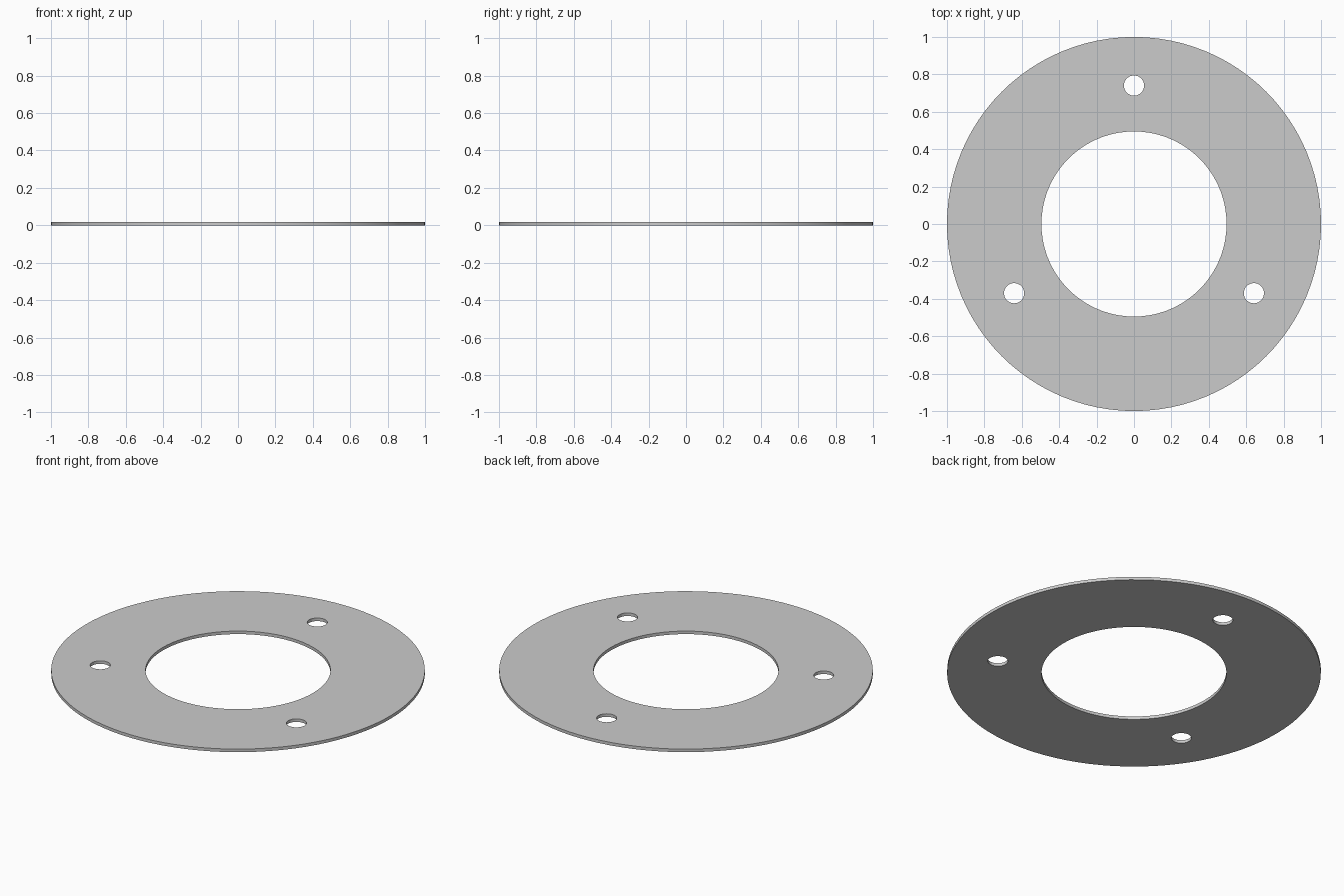
import bpy, bmesh
from math import sin, cos, pi, radians

if "Cube" in bpy.data.objects:
    bpy.data.objects.remove(bpy.data.objects["Cube"])

THICK = 0.018


def ring(bm, x, y, r, n):
    """Closed loop of edges around a circle."""
    vs = [bm.verts.new((x + r * cos(2 * pi * i / n), y + r * sin(2 * pi * i / n), THICK / 2))
          for i in range(n)]
    return [bm.edges.new((vs[i], vs[(i + 1) % n])) for i in range(n)]


# Flat outline: outer rim, centre opening, three bolt holes
bm = bmesh.new()
edges = ring(bm, 0, 0, 1.0, 96)
edges += ring(bm, 0, 0, 0.495, 72)
for deg in (90, 210, 330):
    a = radians(deg)
    edges += ring(bm, 0.74 * cos(a), 0.74 * sin(a), 0.054, 32)
bmesh.ops.triangle_fill(bm, edges=edges, use_beauty=True, normal=(0, 0, 1))
bmesh.ops.recalc_face_normals(bm, faces=bm.faces[:])
if sum(f.normal.z for f in bm.faces) < 0:
    bmesh.ops.reverse_faces(bm, faces=bm.faces[:])

mesh = bpy.data.meshes.new("flange_plate")
bm.to_mesh(mesh)
bm.free()
plate = bpy.data.objects.new("flange_plate", mesh)
bpy.context.collection.objects.link(plate)

# Plate thickness, centred on the outline
mod = plate.modifiers.new("thickness", 'SOLIDIFY')
mod.thickness = THICK
mod.offset = 0
bpy.context.view_layer.objects.active = plate
plate.select_set(True)
bpy.ops.object.modifier_apply(modifier=mod.name)
bpy.ops.object.shade_smooth_by_angle(angle=radians(30))
